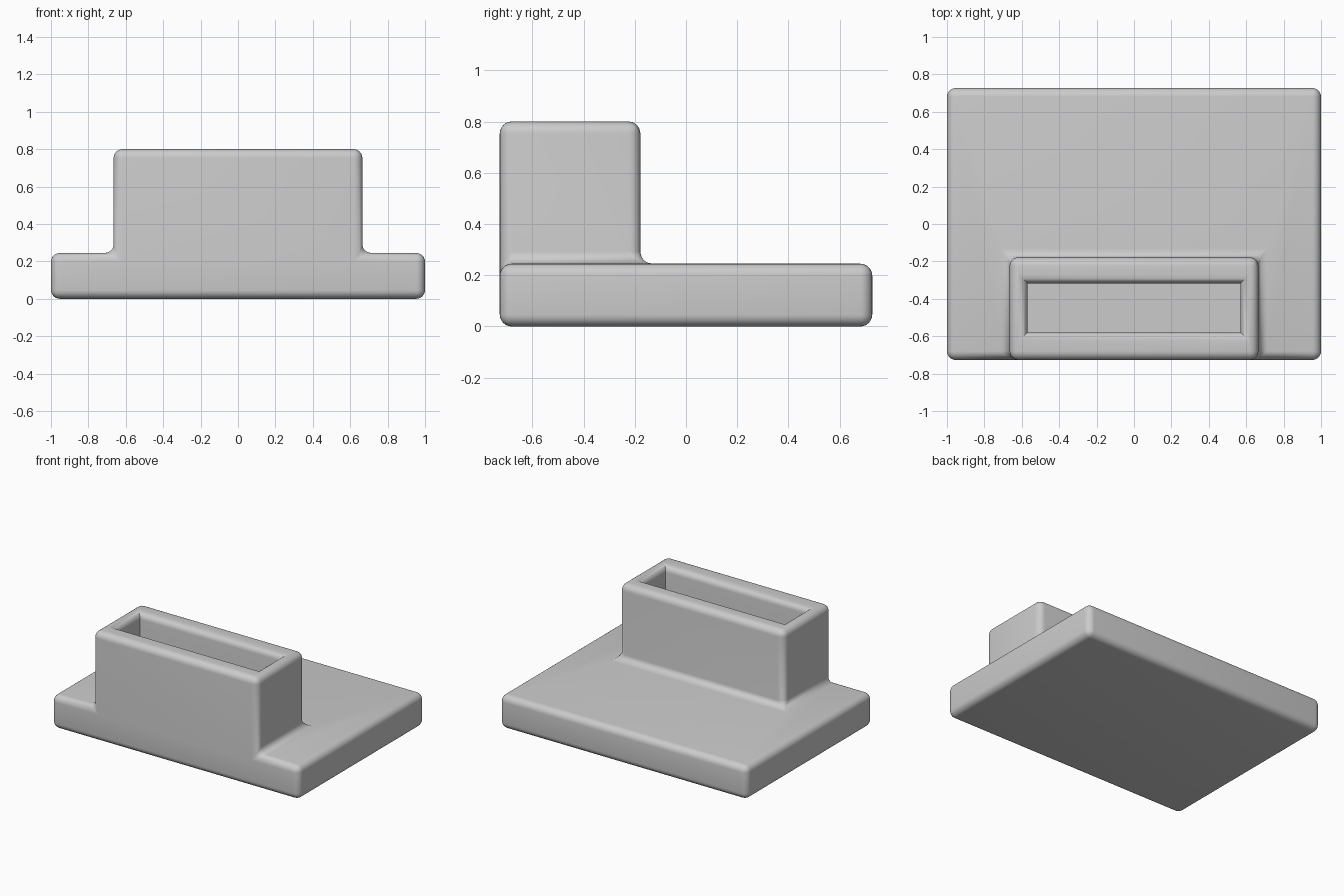
import bpy, bmesh
from mathutils import Vector

old = bpy.data.objects.get("Cube")
if old:
    bpy.data.objects.remove(old, do_unlink=True)

HALF_Y, BASE_H, TOP_H = 0.727, 0.245, 0.80
TOWER_X, TOWER_BACK = 0.665, -0.178
POCKET_X, POCKET_FRONT, POCKET_BACK = 0.57, -0.58, -0.317
RADIUS = 0.047

grey = bpy.data.materials.new("plain grey")
grey.use_nodes = True
colour = (0.6, 0.6, 0.6, 1)
grey.diffuse_color = colour
grey.node_tree.nodes["Principled BSDF"].inputs["Base Color"].default_value = colour

bm = bmesh.new()


def cut(point, normal):
    bmesh.ops.bisect_plane(bm, geom=bm.verts[:] + bm.edges[:] + bm.faces[:],
                           plane_co=point, plane_no=normal)


def extrude_up(face, height):
    new = bmesh.ops.extrude_discrete_faces(bm, faces=[face])["faces"][0]
    bmesh.ops.translate(bm, verts=new.verts[:], vec=(0, 0, height))
    return new


# Slab
bmesh.ops.create_cube(bm, size=1)
for v in bm.verts:
    v.co = Vector((v.co.x * 2, v.co.y * 2 * HALF_Y, (v.co.z + 0.5) * BASE_H))
for x in (-TOWER_X, TOWER_X):
    cut((x, 0, 0), (1, 0, 0))
cut((0, TOWER_BACK, 0), (0, 1, 0))

# Tower, flush with the front of the slab
foot = min((f for f in bm.faces if f.normal.z > 0.9),
           key=lambda f: (f.calc_center_median() - Vector((0, -HALF_Y, BASE_H))).length)
top = extrude_up(foot, TOP_H - BASE_H)

# Open pocket
bmesh.ops.inset_individual(bm, faces=[top], thickness=0.09)
mid_y = (TOWER_BACK - HALF_Y) / 2
for v in top.verts:
    v.co.x = POCKET_X if v.co.x > 0 else -POCKET_X
    v.co.y = POCKET_BACK if v.co.y > mid_y else POCKET_FRONT
floor = extrude_up(top, BASE_H - TOP_H)
floor_verts = set(floor.verts)

# Merge flat faces, then round every edge except the inside of the pocket
bm.normal_update()
bmesh.ops.recalc_face_normals(bm, faces=bm.faces[:])
rim = {e for v in floor_verts for e in v.link_edges}
flat = [e for e in bm.edges if e.calc_face_angle(0) < 0.01
        and not all(abs(v.co.z - TOP_H) < 0.001 for v in e.verts)]
bmesh.ops.dissolve_edges(bm, edges=flat, use_verts=True)
bevelled = [e for e in bm.edges if e not in rim and e.calc_face_angle(0) > 0.1]
bmesh.ops.bevel(bm, geom=bevelled, offset=RADIUS, offset_type='OFFSET',
                segments=6, profile=0.5, affect='EDGES', clamp_overlap=True)
bmesh.ops.recalc_face_normals(bm, faces=bm.faces[:])

mesh = bpy.data.meshes.new("slotted_base")
bm.to_mesh(mesh)
bm.free()
mesh.materials.append(grey)
stand = bpy.data.objects.new("slotted_base", mesh)
bpy.context.collection.objects.link(stand)

# Smooth shading with sharp pocket corners
bpy.ops.object.select_all(action='DESELECT')
stand.select_set(True)
bpy.context.view_layer.objects.active = stand
bpy.ops.object.shade_smooth_by_angle(angle=0.6)
